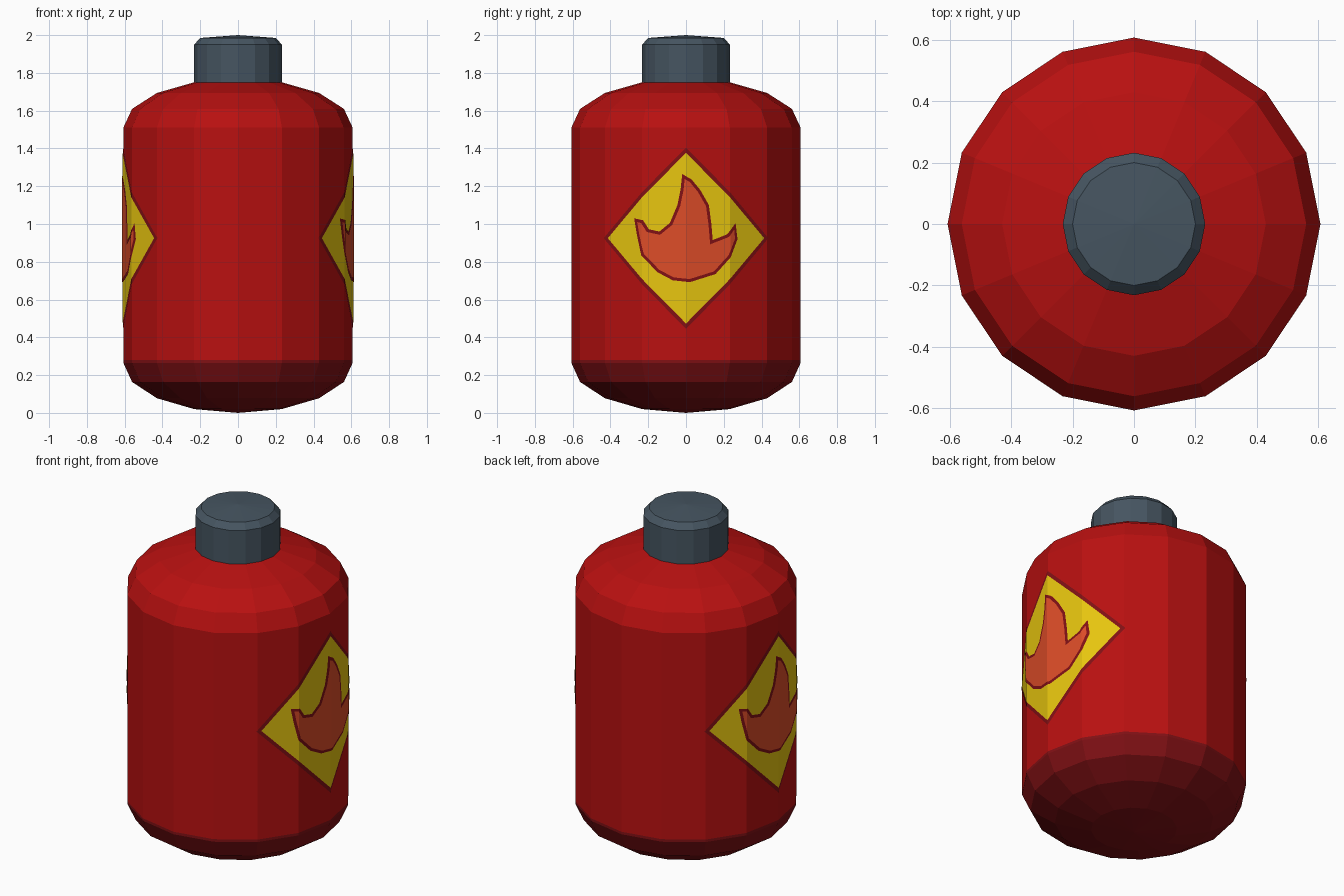
import bpy, bmesh, math
from mathutils import Vector

if "Cube" in bpy.data.objects:
    bpy.data.objects.remove(bpy.data.objects["Cube"])

N, R = 16, 0.607
STEP = 2 * math.pi / N
SIDE = 2 * R * math.sin(STEP / 2)      # width of one body facet


def material(name, r, g, b):
    lin = [((c / 255 + 0.055) / 1.055) ** 2.4 if c > 10 else c / 255 / 12.92 for c in (r, g, b)]
    m = bpy.data.materials.new(name)
    m.diffuse_color = (*lin, 1)
    m.use_nodes = True
    m.node_tree.nodes["Principled BSDF"].inputs["Base Color"].default_value = m.diffuse_color
    return m


RED = material("red", 184, 16, 16)
DARK = material("dark red", 128, 16, 20)
YELLOW = material("yellow", 232, 198, 15)
ORANGE = material("flame orange", 220, 76, 40)
GREY = material("slate grey", 70, 85, 97)


def finish(bm, name, *mats):
    me = bpy.data.meshes.new(name)
    bm.to_mesh(me)
    bm.free()
    for m in mats:
        me.materials.append(m)
    ob = bpy.data.objects.new(name, me)
    bpy.context.collection.objects.link(ob)
    return ob


def lathe(name, profile, mats, dark_below=-1):
    """Flat-faced turned shape; radius 0 makes a pole."""
    bm = bmesh.new()
    rings = []
    for r, z in profile:
        n = N if r else 1
        rings.append([bm.verts.new((r * math.cos(i * STEP), r * math.sin(i * STEP), z)) for i in range(n)])
    for a, b in zip(rings, rings[1:]):
        for i in range(N):
            j = (i + 1) % N
            quad = [a[i % len(a)], a[j % len(a)], b[j % len(b)], b[i % len(b)]]
            f = bm.faces.new(list(dict.fromkeys(quad)))
            f.material_index = int(f.calc_center_median().z < dark_below)
    bmesh.ops.recalc_face_normals(bm, faces=bm.faces)
    return finish(bm, name, *mats)


# Tank body: cylinder with domed ends, darker foot
arc = [math.radians(22.5 * k) for k in range(5)]
bottom = [(R * math.cos(a), 0.265 - 0.265 * math.sin(a)) for a in reversed(arc[:4])]
top = [(R * math.cos(a), 1.51 + 0.26 * math.sin(a)) for a in arc[:4]]
lathe("tank_body", [(0, 0)] + bottom + [(R, 0.28)] + top + [(0, 1.75)], (RED, DARK), 0.28)

# Cap on the neck
lathe("cap", [(0, 1.72), (0.232, 1.72), (0.232, 1.95), (0.2, 1.985), (0, 2.0)], (GREY,))


def unroll(y):
    """Sideways position seen from the side -> distance along the facets."""
    edge = R * math.sin(STEP)
    a = abs(y)
    s = a / math.cos(STEP / 2) if a < edge else SIDE + (a - edge) / math.cos(1.5 * STEP)
    return math.copysign(s, y)


def inset(pts, d):
    """Shrink an outline by d, with limited mitres at the tips."""
    vs = [Vector(p) for p in pts]
    area = sum(a.x * b.y - b.x * a.y for a, b in zip(vs, vs[1:] + vs[:1]))
    sign = 1 if area > 0 else -1
    out = []
    for i, p in enumerate(vs):
        e1 = (p - vs[i - 1]).normalized()
        e2 = (vs[(i + 1) % len(vs)] - p).normalized()
        n1, n2 = Vector((-e1.y, e1.x)) * sign, Vector((-e2.y, e2.x)) * sign
        m = (n1 + n2).normalized()
        out.append(p + m * d / max(m.dot(n1), 0.45))
    return out


def decal(name, pts, mat, lift, turn):
    """Thin plate wrapped round the facets of the body."""
    bm = bmesh.new()
    f = bm.faces.new([bm.verts.new((p[0], p[1], 0)) for p in pts])
    f.normal_update()
    if f.normal.z < 0:
        f.normal_flip()
    bmesh.ops.triangulate(bm, faces=bm.faces[:])
    for k in range(-2, 3):
        bmesh.ops.bisect_plane(bm, geom=bm.verts[:] + bm.edges[:] + bm.faces[:],
                               plane_co=(k * SIDE, 0, 0), plane_no=(1, 0, 0), dist=1e-5)
    for v in bm.verts:
        s, z = v.co.x / SIDE, v.co.y
        k = math.floor(s)
        t = s - k
        a, b = k * STEP + turn, (k + 1) * STEP + turn
        r = R + lift
        v.co = (r * ((1 - t) * math.cos(a) + t * math.cos(b)),
                r * ((1 - t) * math.sin(a) + t * math.sin(b)), z)
    finish(bm, name, mat)


def diamond(h):
    return [(h, 0.925), (0, 0.925 + h), (-h, 0.925), (0, 0.925 - h)]


# Flame outline as seen from the side
FLAME = [(-0.02, 1.265), (0.03, 1.235), (0.075, 1.18), (0.12, 1.1), (0.133, 1.0), (0.14, 0.915),
         (0.215, 0.945), (0.26, 1.005), (0.27, 0.92), (0.235, 0.825), (0.155, 0.735),
         (0.02, 0.692), (-0.07, 0.702), (-0.15, 0.745), (-0.235, 0.835), (-0.257, 0.94),
         (-0.272, 1.03), (-0.225, 1.02), (-0.195, 0.972), (-0.14, 0.96), (-0.085, 1.005),
         (-0.045, 1.1), (-0.028, 1.185)]
flame = [(unroll(y), z) for y, z in FLAME]

# Warning signs on both sides
for side, turn in (("right", 0), ("left", math.pi)):
    decal(side + "_sign_border", diamond(0.48), DARK, 0.002, turn)
    decal(side + "_sign_diamond", diamond(0.452), YELLOW, 0.004, turn)
    decal(side + "_flame_outline", flame, DARK, 0.006, turn)
    decal(side + "_flame", inset(flame, 0.016), ORANGE, 0.008, turn)
